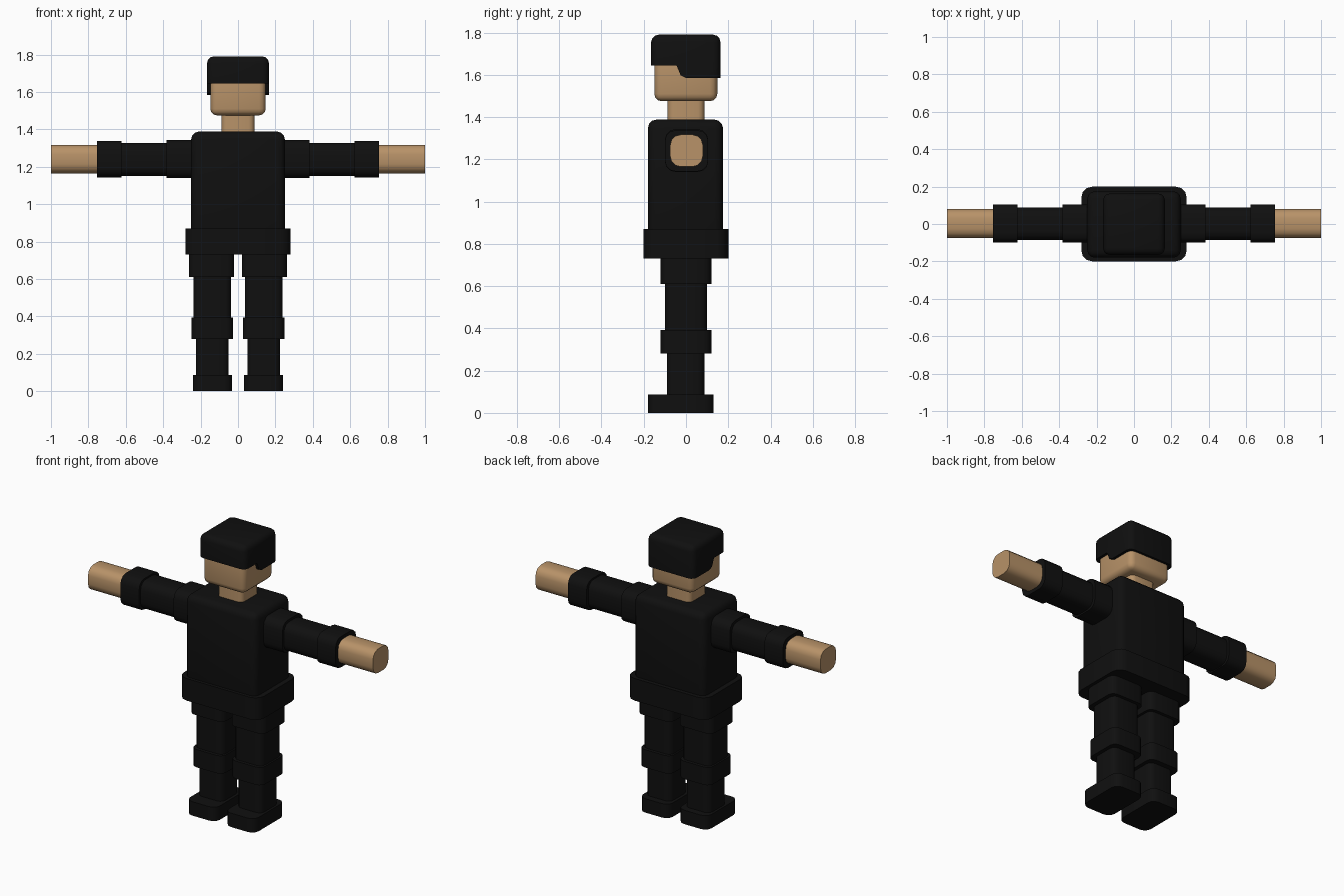
import bpy, bmesh

cube = bpy.data.objects.get("Cube")
if cube:
    bpy.data.objects.remove(cube, do_unlink=True)


def material(name, colour):
    m = bpy.data.materials.new(name)
    m.use_nodes = True
    m.diffuse_color = (*colour, 1)
    bsdf = m.node_tree.nodes["Principled BSDF"]
    bsdf.inputs["Base Color"].default_value = (*colour, 1)
    bsdf.inputs["Roughness"].default_value = 0.8
    return m


BLACK = material("black cloth", (0.005, 0.005, 0.005))
SKIN = material("tan skin", (0.48, 0.29, 0.14))


def finish(name, bm, mat):
    bmesh.ops.recalc_face_normals(bm, faces=bm.faces[:])
    mesh = bpy.data.meshes.new(name)
    bm.to_mesh(mesh)
    bm.free()
    mesh.materials.append(mat)
    ob = bpy.data.objects.new(name, mesh)
    bpy.context.collection.objects.link(ob)
    bpy.ops.object.select_all(action='DESELECT')
    ob.select_set(True)
    bpy.context.view_layer.objects.active = ob
    bpy.ops.object.shade_smooth_by_angle(angle=0.6)
    return ob


def block(name, x, y, z, mat, axis=None, radius=0.03, front_drop=0):
    """Box between limits; rounds edges along one axis, or all edges."""
    bm = bmesh.new()
    bmesh.ops.create_cube(bm, size=1)
    for v in bm.verts:
        v.co = [lim[c > 0] for c, lim in zip(v.co, (x, y, z))]
        if v.co.z == max(w.co.z for w in bm.verts) and v.co.y < 0:
            v.co.z -= front_drop
    edges = []
    for e in bm.edges:
        d = e.verts[0].co - e.verts[1].co
        main = max(range(3), key=lambda i: abs(d[i]))
        if axis is None or main == axis:
            edges.append(e)
    bmesh.ops.bevel(bm, geom=edges, offset=radius, segments=3,
                    profile=0.5, affect='EDGES')
    return finish(name, bm, mat)


# Head and neck
block("head", (-.148, .148), (-.15, .148), (1.475, 1.75), SKIN, radius=.035)
block("neck", (-.088, .088), (-.087, .087), (1.36, 1.50), SKIN, axis=2, radius=.03)

# Hair: stepped side profile, pulled across the head and rounded
outline = [(-.165, 1.79), (.163, 1.79), (.163, 1.585), (0, 1.585),
           (-.025, 1.597), (-.045, 1.645), (-.165, 1.645)]
bm = bmesh.new()
face = bm.faces.new([bm.verts.new((-.165, y, z)) for y, z in outline])
side = bmesh.ops.extrude_face_region(bm, geom=[face])["geom"]
for v in side:
    if isinstance(v, bmesh.types.BMVert):
        v.co.x = .165
bmesh.ops.recalc_face_normals(bm, faces=bm.faces[:])
# Round the top and the upright corners only
rounded = [e for e in bm.edges
           if all(v.co.z > 1.7 for v in e.verts)
           or abs(e.verts[0].co.z - e.verts[1].co.z) > .1]
bmesh.ops.bevel(bm, geom=rounded, offset=.035, segments=3,
                profile=0.5, affect='EDGES')
finish("hair", bm, BLACK)

# Body
block("torso", (-.25, .25), (-.18, .175), (.76, 1.388), BLACK, radius=.04)
block("jacket_hem", (-.282, .282), (-.2, .2), (.73, .87), BLACK, axis=2, radius=.06)

# Limbs, written for the left and flipped for the right
PARTS = [
    # name, x, y, z, material, long axis, corner radius
    ("shoulder_sleeve", (.2, .382), (-.1, .105), (1.14, 1.343), BLACK, 0, .05),
    ("sleeve", (.3, .74), (-.086, .087), (1.15, 1.328), BLACK, 0, .05),
    ("cuff", (.624, .755), (-.1, .105), (1.143, 1.338), BLACK, 0, .05),
    ("hand", (.7, 1.0), (-.075, .08), (1.165, 1.317), SKIN, 0, .05),
    ("upper_thigh", (.022, .262), (-.12, .12), (.61, .8), BLACK, 2, .04),
    ("thigh", (.037, .237), (-.1, .1), (.35, .7), BLACK, 2, .035),
    ("knee_band", (.027, .248), (-.12, .12), (.28, .393), BLACK, 2, .04),
    ("shin", (.05, .225), (-.09, .087), (.05, .3), BLACK, 2, .035),
    ("boot", (.032, .24), (-.18, .13), (0, .088), BLACK, 2, .045),
]
for side_name, s in (("left", 1), ("right", -1)):
    for name, x, y, z, mat, axis, radius in PARTS:
        span = sorted(s * value for value in x)
        block(side_name + "_" + name, span, y, z, mat, axis, radius,
              front_drop=.015 if name == "boot" else 0)
